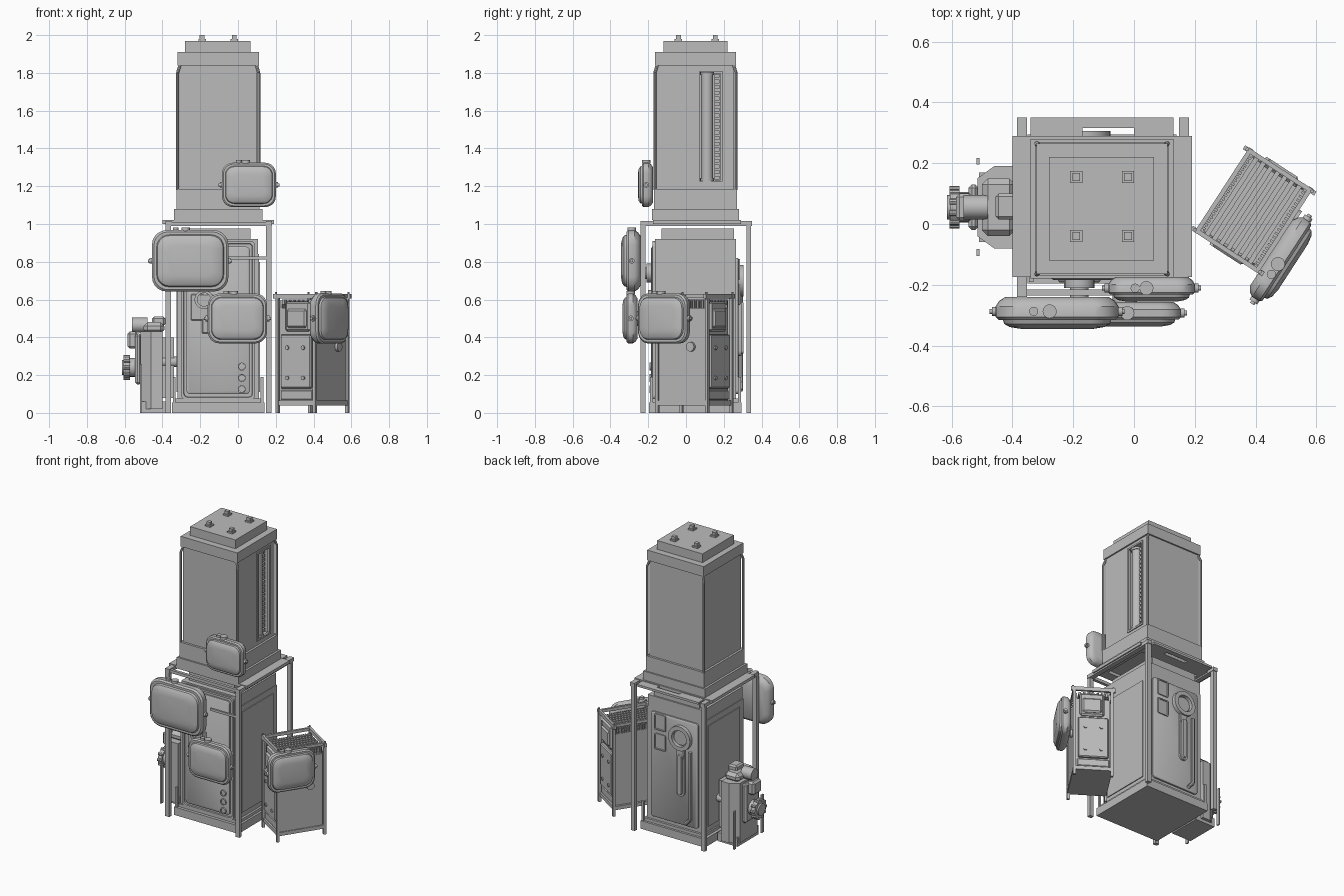
import bpy, bmesh, math
from mathutils import Matrix, Vector

if "Cube" in bpy.data.objects:
    bpy.data.objects.remove(bpy.data.objects["Cube"])

grey = bpy.data.materials.new("machine grey")
grey.use_nodes = True
grey.diffuse_color = (0.5, 0.5, 0.5, 1)
grey.node_tree.nodes["Principled BSDF"].inputs["Base Color"].default_value = (0.5, 0.5, 0.5, 1)


def finish(name, bm, m=None, smooth=False):
    bmesh.ops.recalc_face_normals(bm, faces=bm.faces)
    me = bpy.data.meshes.new(name)
    bm.to_mesh(me)
    bm.free()
    me.transform(m or Matrix())
    me.materials.append(grey)
    ob = bpy.data.objects.new(name, me)
    bpy.context.collection.objects.link(ob)
    if smooth:
        bpy.ops.object.select_all(action='DESELECT')
        ob.select_set(True)
        bpy.context.view_layer.objects.active = ob
        bpy.ops.object.shade_smooth_by_angle(angle=math.radians(35))
    return ob


def box(name, x, y, z, m=None, bevel=0):
    bm = bmesh.new()
    bmesh.ops.create_cube(bm, size=1)
    for v in bm.verts:
        v.co = [(a[0] + a[1]) / 2 + c * (a[1] - a[0]) for a, c in zip((x, y, z), v.co)]
    if bevel:
        bmesh.ops.bevel(bm, geom=bm.edges[:], offset=bevel, segments=1, affect='EDGES')
    return finish(name, bm, m)


def rod(name, a, b, r, m=None, r2=None, n=16):
    a, b = Vector(a), Vector(b)
    bm = bmesh.new()
    bmesh.ops.create_cone(bm, cap_ends=True, segments=n, radius1=r, radius2=r if r2 is None else r2,
                          depth=(b - a).length)
    t = Matrix.Translation((a + b) / 2) @ (b - a).to_track_quat('Z', 'Y').to_matrix().to_4x4()
    return finish(name, bm, (m or Matrix()) @ t, n > 8)


def pipe(name, points, r, m=None):
    for i, (a, b) in enumerate(zip(points, points[1:])):
        rod(f"{name}_{i + 1}", a, b, r, m, n=8)


def outline(w, h, r, n=5):
    pts = []
    for k, (sx, sz) in enumerate(((1, 1), (-1, 1), (-1, -1), (1, -1))):
        for i in range(n + 1):
            t = (k + i / n) * math.pi / 2
            pts.append((sx * (w / 2 - r) + r * math.cos(t), sz * (h / 2 - r) + r * math.sin(t)))
    return pts


def loft(name, rings, m):
    # rounded rectangles (depth, width, height, radius) joined along local y
    bm = bmesh.new()
    loops = [[bm.verts.new((x, y, z)) for x, z in outline(w, h, r)] for y, w, h, r in rings]
    for a, b in zip(loops, loops[1:]):
        for i in range(len(a)):
            j = (i + 1) % len(a)
            bm.faces.new((a[i], a[j], b[j], b[i]))
    bm.faces.new(loops[0])
    bm.faces.new(loops[-1])
    return finish(name, bm, m, True)


def ring(name, r_out, r_in, depth, m, n=28):
    # flat ring around local y
    bm = bmesh.new()
    prof = ((r_out, 0), (r_out, depth), (r_in, depth), (r_in, 0))
    cols = [[bm.verts.new((r * math.cos(t), y, r * math.sin(t))) for r, y in prof]
            for t in (math.tau * i / n for i in range(n))]
    for i in range(n):
        a, b = cols[i], cols[(i + 1) % n]
        for k in range(4):
            q = (k + 1) % 4
            bm.faces.new((a[k], b[k], b[q], a[q]))
    finish(name, bm, m, True)


def monitor(name, w, h, d, m):
    # local front faces -y, back at y = 0
    r = 0.24 * h
    rings = [(0, .84, .80), (-.12, .94, .92), (-.3, 1, 1), (-.62, 1, 1), (-.72, .95, .94),
             (-.72, .88, .85), (-.84, .86, .82), (-.94, .77, .72), (-1, .58, .5)]
    loft(name, [(y * d, w * a, h * b, r * b) for y, a, b in rings], m)
    for x, rr in ((-.19, .015), (-.06, .023)):
        rod(name + "_top_knob", (x * w, -.45 * d, h * .48), (x * w, -.45 * d, h / 2 + .014), rr, m)
    for s in (-1, 1):
        rod(name + "_side_knob", (s * w * .48, -.45 * d, 0), (s * (w / 2 + .012), -.45 * d, 0), .015, m)
        rod(name + "_side_tip", (s * w * .5, -.45 * d, 0), (s * (w / 2 + .02), -.45 * d, 0), .008, m)


def cut(ob, x, y, z):
    c = box("cutter", x, y, z)
    mod = ob.modifiers.new("cut", 'BOOLEAN')
    mod.operation, mod.object, mod.solver = 'DIFFERENCE', c, 'EXACT'
    bpy.context.view_layer.objects.active = ob
    bpy.ops.object.modifier_apply(modifier="cut")
    bpy.data.objects.remove(c)


# Upper tower
body = box("upper_body", (-.31, .10), (-.155, .255), (1.08, 1.84))
cut(body, (.03, .2), (.065, .20), (1.22, 1.81))
box("upper_base", (-.34, .13), (-.18, .28), (1.02, 1.08))
box("upper_band", (-.325, .115), (-.17, .27), (1.08, 1.185))
box("upper_cap", (-.32, .11), (-.165, .265), (1.84, 1.91))
box("upper_lid", (-.28, .065), (-.12, .22), (1.91, 1.97))
for x in (-.19, -.02):
    for y in (-.04, .155):
        box("lid_stud_foot", (x - .02, x + .02), (y - .02, y + .02), (1.97, 1.98))
        box("lid_stud", (x - .013, x + .013), (y - .013, y + .013), (1.98, 2.0))
for sx in (-1, 1):
    for sy in (-1, 1):
        def corner(o, z):
            return (-.105 + sx * (.205 + o), .05 + sy * (.205 + o), z)
        pipe("corner_pipe", [corner(.010, 1.18), corner(.010, 1.80), corner(-.003, 1.845)], .008)

# Sight gauge in the side slot
for y in ((.06, .072), (.193, .205)):
    box("gauge_frame_side", (.09, .106), y, (1.215, 1.82))
for z in ((1.215, 1.227), (1.808, 1.82)):
    box("gauge_frame_end", (.09, .106), (.06, .205), z)
rod("gauge_tube", (.07, .112, 1.24), (.07, .112, 1.79), .032)
for z in (1.228, 1.79):
    rod("gauge_tube_collar", (.07, .112, z), (.07, .112, z + .015), .037)
box("gauge_rail", (.03, .06), (.152, .182), (1.23, 1.8))
for i in range(19):
    z = 1.235 + i * .03
    box("gauge_rung", (.06, .08), (.15, .178), (z, z + .02))

# Frame table around the lower tower
for x in ((-.40, -.33), (.12, .19)):
    box("table_side", x, (-.175, .29), (1.0, 1.02))
for y in ((-.175, -.11), (.22, .29)):
    box("table_cross", (-.33, .12), y, (1.0, 1.02))
box("table_back_edge", (-.34, .13), (.315, .35), (1.0, 1.015))
for x in ((-.34, -.17), (0, .13)):
    box("table_back_tab", x, (.29, .32), (1.0, 1.015))
for x in (-.385, .148):
    box("table_beam", (x, x + .033), (-.24, .35), (.99, 1.015))
    for y in (-.24, .32):
        box("table_leg", (x, x + .03), (y, y + .025), (0, 1.0))
box("table_front_rail", (-.36, .16), (-.235, -.215), (.99, 1.01))
box("front_rail", (-.05, .17), (-.235, -.222), (.812, .828))

# Lower tower
box("lower_plinth", (-.35, .14), (-.195, .295), (0, .055))
box("lower_body", (-.32, .11), (-.165, .265), (.055, .84))
box("lower_body_foot", (-.33, .125), (-.175, .28), (.055, .075))
box("lower_cap", (-.315, .105), (-.165, .265), (.84, .92))
box("lower_lid", (-.28, .065), (-.13, .255), (.92, .975))
for x in (-.345, .12):
    for y in (-.19, .275):
        box("plinth_corner_post", (x, x + .015), (y, y + .015), (.055, .19))


def face(x, y, z):
    return Matrix.Translation((x, y, z))


# Front door with dials and latch
loft("door_frame", [(0, .39, .84, .025), (-.012, .39, .84, .025), (-.012, .365, .815, .02),
                    (-.004, .36, .81, .02)], face(-.105, -.165, .49))
loft("door_panel", [(0, .335, .78, .02), (-.014, .335, .78, .02), (-.019, .32, .765, .015)],
     face(-.105, -.165, .49))
for z in (.125, .185, .245):
    ring("door_dial_ring", .021, .015, -.012, face(.02, -.182, z))
    rod("door_dial", (.02, -.18, z), (.02, -.19, z), .014)
ring("door_latch_ring", .05, .035, -.02, face(-.18, -.18, .6))
box("door_latch_plate", (-.25, -.11), (-.192, -.18), (.49, .63), bevel=.005)
box("door_latch_pocket", (-.19, -.15), (-.195, -.18), (.42, .5), bevel=.005)
rod("monitor_mount", (-.18, -.26, .74), (-.18, -.16, .74), .03)
rod("monitor_mount_flange", (-.18, -.21, .74), (-.18, -.16, .74), .05)

# Side and back details
for s, x in ((1, .11), (-1, -.32)):
    box("side_panel", (x - .006, x + .006), (-.12, .22), (.11, .80))
loft("back_panel", [(0, .36, .72, .02), (.010, .36, .72, .02), (.014, .35, .71, .02)], face(-.105, .265, .46))
ring("back_ring", .083, .056, .035, face(-.16, .27, .70))
rod("back_ring_core", (-.16, .265, .70), (-.16, .288, .70), .05)
box("back_ring_stem", (-.19, -.13), (.27, .295), (.56, .63), bevel=.006)
loft("back_handle_slot", [(0, .06, .30, .028), (.018, .06, .30, .028), (.018, .035, .275, .016),
                          (.03, .03, .27, .014)], face(-.16, .275, .45))
pipe("back_conduit", [(-.235, .29, .62), (-.235, .29, .16), (-.2, .29, .12)], .012)
for z in (.625, .76):
    loft("back_hatch", [(0, .085, .11, .008), (.014, .085, .11, .008), (.014, .07, .095, .006),
                        (.009, .068, .092, .006)], face(.0, .272, z))

# Monitors
monitor("large_monitor", .405, .325, .105, face(-.253, -.24, .805))
monitor("middle_monitor", .315, .265, .08, face(-.003, -.257, .50))
monitor("upper_monitor", .285, .235, .08, face(.058, -.175, 1.207))
rod("middle_monitor_mount", (-.03, -.27, .5), (-.03, -.16, .5), .04)

# Angled side cabinet, built in its own frame
side = Matrix.Translation((.393, .044, 0)) @ Matrix.Rotation(math.radians(-33), 4, 'Z')
box("cabinet_body", (-.105, .12), (-.145, .145), (.04, .555), side)
box("cabinet_floor", (-.12, .125), (-.16, .16), (.04, .065), side)
for u in (-.125, .11):
    for v in (-.165, .15):
        box("cabinet_post", (u, u + .017), (v, v + .017), (0, .625), side)
for u in (-.125, .11):
    box("cabinet_top_side", (u, u + .015), (-.165, .165), (.61, .63), side)
for v in (-.165, .15):
    box("cabinet_top_end", (-.14, .14), (v, v + .015), (.605, .63), side)
    for u in (-.127, .127):
        rod("cabinet_top_pin", (u, v + .008, .6), (u, v + .008, .64), .006, side, n=8)
for i in range(7):
    u = -.085 + i * .028
    box("grille_slat", (u - .008, u + .008), (-.15, .15), (.575, .60), side)
for u in (-.105, .105):
    for i in range(20):
        v = -.138 + i * .0145
        box("grille_tooth", (u - .006, u + .006), (v - .004, v + .004), (.555, .595), side)
for s in (-1, 1):
    def span(a, b):
        return tuple(sorted((s * a, s * b)))
    box("cabinet_plate", (-.095, .095), span(.14, .165), (.13, .415), side, .006)
    box("cabinet_lower_plate", (-.1, .1), span(.14, .155), (.07, .12), side, .004)
    box("cabinet_hood", (-.07, .085), span(.14, .16), (.43, .59), side, .012)
    box("cabinet_hood_lip", (-.055, .07), span(.15, .172), (.45, .55), side, .01)
    for u in (-.05, .05):
        for z in (.185, .345):
            rod("plate_bolt", (u, s * .16, z), (u, s * .172, z), .011, side)
rod("cabinet_knob", (.11, .06, .35), (.135, .06, .35), .025, side)
monitor("cabinet_monitor", .31, .265, .085,
        side @ face(.125, -.085, .5) @ Matrix.Rotation(math.radians(90), 4, 'Z'))

# Pump unit against the tower
bm = bmesh.new()
section = [(-.40, .19), (-.46, .19), (-.515, .15), (-.515, -.04), (-.46, -.08), (-.40, -.08)]
f = bm.faces.new([bm.verts.new((x, y, .02)) for x, y in section])
top = bmesh.ops.extrude_face_region(bm, geom=[f])['geom']
bmesh.ops.translate(bm, verts=[v for v in top if isinstance(v, bmesh.types.BMVert)], vec=(0, 0, .41))
finish("pump_body", bm)
box("pump_shoulder", (-.50, -.39), (-.04, .15), (.42, .48), bevel=.02)
box("pump_crown", (-.455, -.385), (.015, .10), (.46, .51), bevel=.01)
for y in (-.105, .195):
    box("pump_tab", (-.518, -.508), (y, y + .022), (0, .26))
box("pump_base", (-.51, -.36), (-.06, .17), (0, .06))
box("pump_back_block", (-.41, -.34), (-.02, .13), (.08, .40))
for y in (.0, .11):
    rod("pump_link", (-.42, y, .27), (-.31, y, .27), .028)
box("pump_front_plate", (-.545, -.51), (-.02, .13), (.15, .42), bevel=.012)
rod("pump_cap", (-.56, .055, .465), (-.48, .055, .465), .04)
box("pump_upper_boss", (-.585, -.53), (.01, .10), (.34, .43), bevel=.012)
rod("pump_wheel_hub", (-.58, .055, .24), (-.53, .055, .24), .05)
rod("pump_wheel", (-.605, .055, .24), (-.575, .055, .24), .062)
rod("pump_wheel_face", (-.615, .055, .24), (-.60, .055, .24), .04)
for i in range(10):
    a = math.tau * i / 10
    y, z = .055 + .06 * math.cos(a), .24 + .06 * math.sin(a)
    rod("wheel_grip", (-.607, y, z), (-.573, y, z), .010, n=8)
